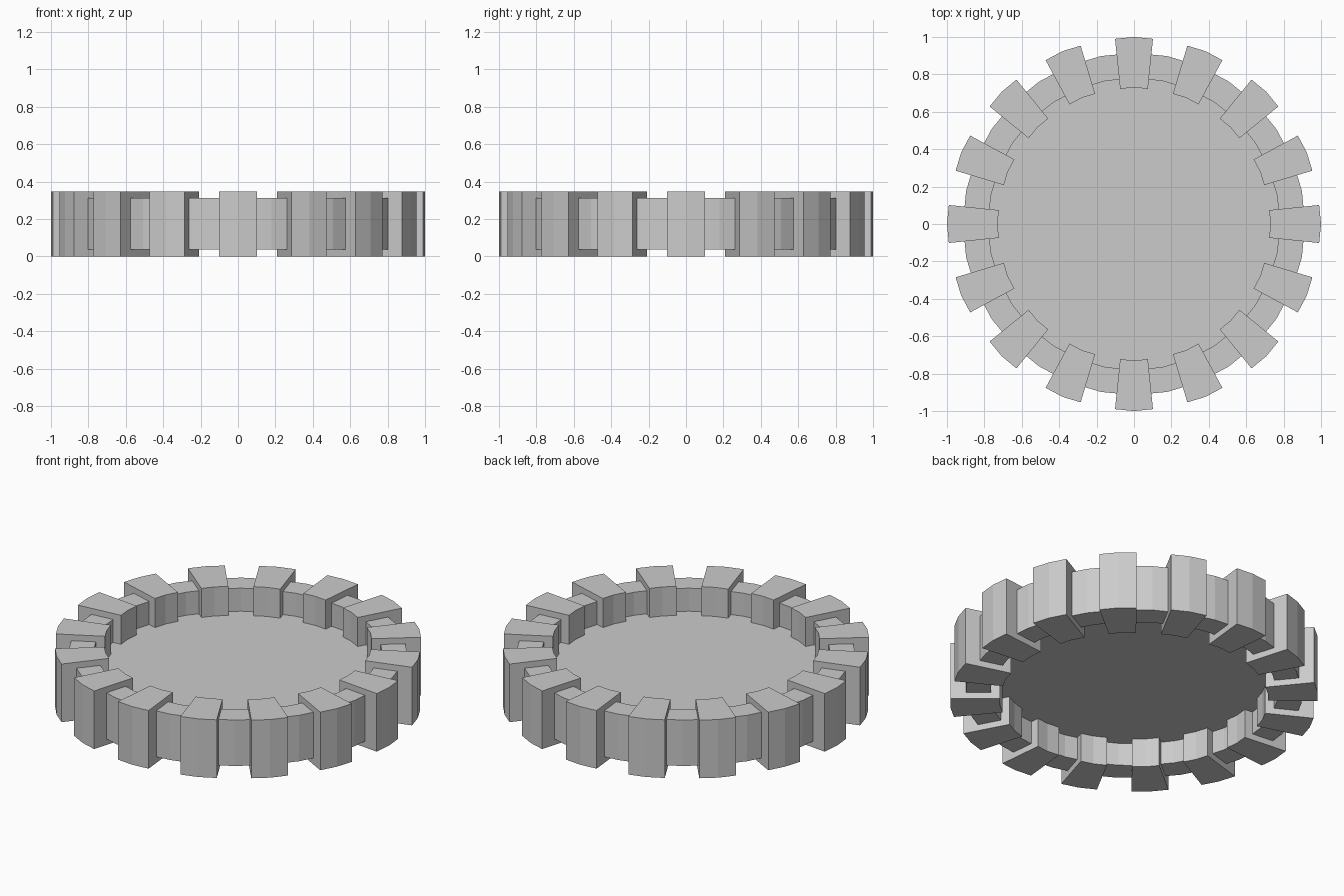
import bpy
import bmesh
from math import sin, cos, radians, pi

if "Cube" in bpy.data.objects:
    bpy.data.objects.remove(bpy.data.objects["Cube"])

TEETH = 16
SIDES = 32
HEIGHT = 0.348

grey = bpy.data.materials.new("light grey")
grey.diffuse_color = (0.6, 0.6, 0.6, 1)
grey.use_nodes = True
grey.node_tree.nodes["Principled BSDF"].inputs["Base Color"].default_value = grey.diffuse_color


def polar(r, a, z):
    return (r * cos(a), r * sin(a), z)


def add_object(name, bm):
    bmesh.ops.recalc_face_normals(bm, faces=bm.faces)
    mesh = bpy.data.meshes.new(name)
    bm.to_mesh(mesh)
    bm.free()
    mesh.materials.append(grey)
    obj = bpy.data.objects.new(name, mesh)
    bpy.context.collection.objects.link(obj)
    return obj


# Ring band: a rectangular section swept around the axis
bm = bmesh.new()
section = [(0.78, 0.037), (0.915, 0.037), (0.915, 0.312), (0.78, 0.312)]
loops = [[bm.verts.new(polar(r, 2 * pi * i / SIDES, z)) for r, z in section]
         for i in range(SIDES)]
for i in range(SIDES):
    a, b = loops[i], loops[(i + 1) % SIDES]
    for j in range(4):
        k = (j + 1) % 4
        bm.faces.new((a[j], b[j], b[k], a[k]))
add_object("ring_band", bm)

# Thin web closing the middle of the ring
bm = bmesh.new()
bm.faces.new([bm.verts.new(polar(0.78, 2 * pi * i / SIDES, HEIGHT / 2))
              for i in range(SIDES)])
web = add_object("centre_disc", bm)
if web.data.polygons[0].normal.z < 0:
    web.data.flip_normals()

# Wedge teeth straddling the band
bm = bmesh.new()
half = radians(5.85)
edge = 0.9952  # corners lie slightly inside the middle point
outline = [(0.73 * edge, -half), (edge, -half), (1.0, 0), (edge, half),
           (0.73 * edge, half), (0.73, 0)]
for t in range(TEETH):
    turn = 2 * pi * t / TEETH
    low = [bm.verts.new(polar(r, a + turn, 0)) for r, a in outline]
    top = [bm.verts.new(polar(r, a + turn, HEIGHT)) for r, a in outline]
    bm.faces.new(low[::-1])
    bm.faces.new(top)
    for j in range(6):
        k = (j + 1) % 6
        bm.faces.new((low[j], low[k], top[k], top[j]))
add_object("teeth", bm)
